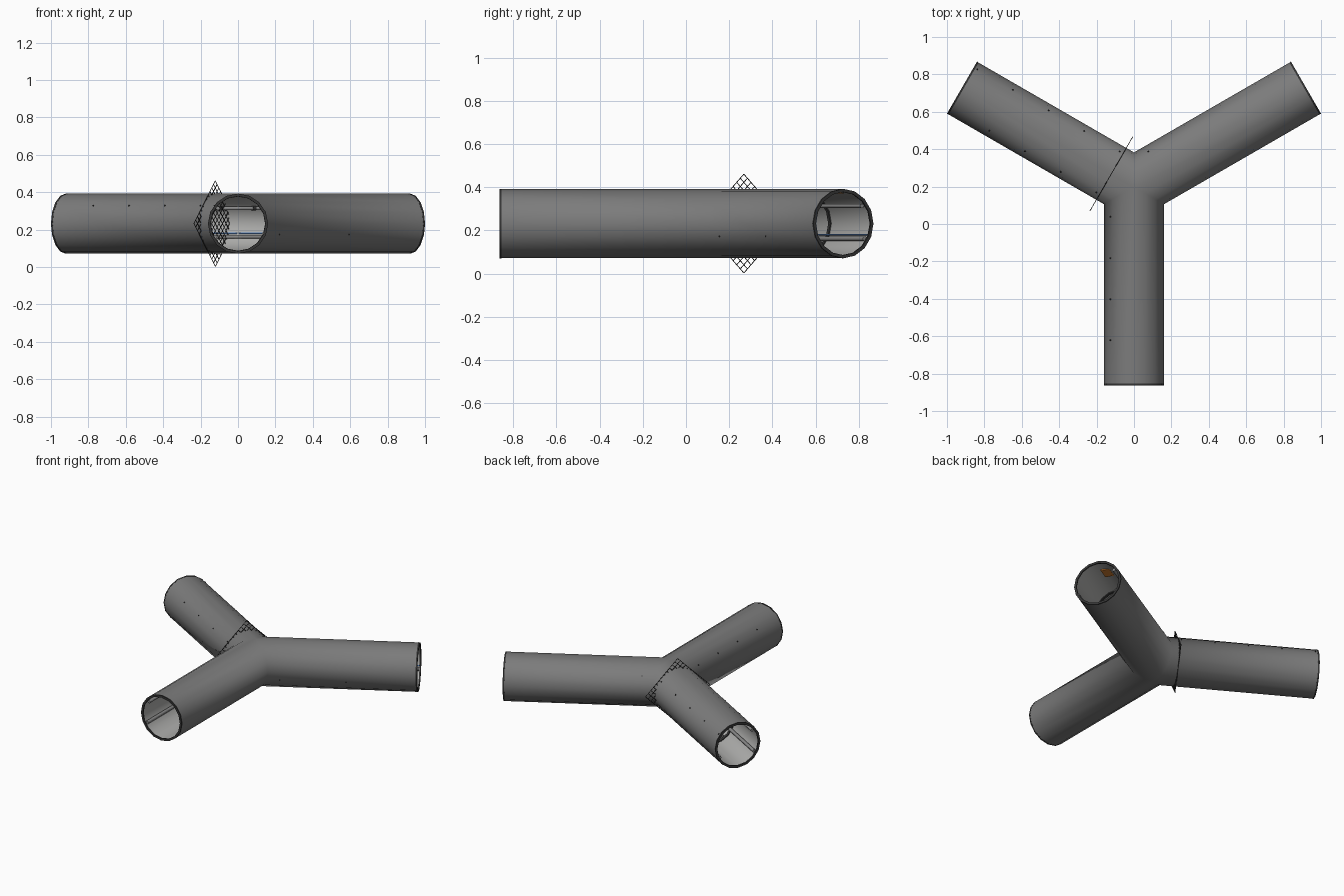
import bpy, bmesh, math
from mathutils import Vector, Matrix

if "Cube" in bpy.data.objects:
    bpy.data.objects.remove(bpy.data.objects["Cube"])

CY, CZ = 0.198, 0.232          # junction centre
R, RI, L, SIDES = 0.16, 0.151, 1.06, 16
LEFT, FRONT, RIGHT = (math.radians(a) for a in (150, 270, 30))


def material(name, col):
    m = bpy.data.materials.new(name)
    m.diffuse_color = (*col, 1)
    m.use_nodes = True
    m.node_tree.nodes["Principled BSDF"].inputs["Base Color"].default_value = m.diffuse_color
    return m


outer_grey = material("outer_grey", (0.2, 0.2, 0.2))
inner_grey = material("inner_grey", (0.42, 0.42, 0.41))
dark_metal = material("dark_metal", (0.035, 0.035, 0.035))
pipe_grey = material("pipe_grey", (0.25, 0.25, 0.25))
blue = material("cable_blue", (0.1, 0.25, 0.6))
orange = material("box_orange", (0.6, 0.2, 0.03))


def arm_pt(ang, s, p, h):
    """Point at s along an arm, p to its left, h above its axis."""
    c, n = math.cos(ang), math.sin(ang)
    return Vector((c * s - n * p, CY + n * s + c * p, CZ + h))


def finish(bm, name, mats, smooth=True):
    bmesh.ops.remove_doubles(bm, verts=bm.verts, dist=0.0002)
    bmesh.ops.recalc_face_normals(bm, faces=bm.faces)
    me = bpy.data.meshes.new(name)
    bm.to_mesh(me)
    bm.free()
    ob = bpy.data.objects.new(name, me)
    bpy.context.collection.objects.link(ob)
    for m in mats:
        me.materials.append(m)
    if smooth:
        bpy.ops.object.select_all(action='DESELECT')
        ob.select_set(True)
        bpy.context.view_layer.objects.active = ob
        bpy.ops.object.shade_smooth_by_angle(angle=math.radians(65))


def bridge(bm, rings, closed=False, slots=(0, 0, 0, 0)):
    pairs = list(zip(rings, rings[1:])) + ([(rings[-1], rings[0])] if closed else [])
    for (a, b), slot in zip(pairs, slots):
        for i in range(len(a)):
            j = (i + 1) % len(a)
            bm.faces.new((a[i], a[j], b[j], b[i])).material_index = slot


def ring(bm, ang, r, s=None):
    """Ring across an arm; with no s it lies on the mitre planes of the junction."""
    out = []
    for i in range(SIDES):
        t = math.tau * i / SIDES
        p, h = r * math.cos(t), r * math.sin(t)
        out.append(bm.verts.new(arm_pt(ang, abs(p) / math.sqrt(3) if s is None else s, p, h)))
    return out


def rod(bm, a, b, r, sides=8):
    d = b - a
    m = Matrix.Translation((a + b) / 2) @ d.to_track_quat('Z', 'Y').to_matrix().to_4x4()
    bmesh.ops.create_cone(bm, cap_ends=True, segments=sides, radius1=r, radius2=r,
                          depth=d.length, matrix=m)


def wall_run(name, a, b, p, h, r, mat):
    """Pipe along the wall shared by arm a (its right side) and arm b (its left side)."""
    cu = bpy.data.curves.new(name, 'CURVE')
    cu.dimensions = '3D'
    cu.bevel_depth, cu.bevel_resolution, cu.use_fill_caps = r, 1, True
    k = p / math.sqrt(3) + 0.02
    pts = [arm_pt(a, L - 0.01, -p, h), arm_pt(a, k, -p, h),
           arm_pt(b, k, p, h), arm_pt(b, L - 0.01, p, h)]
    sp = cu.splines.new('POLY')
    sp.points.add(3)
    for q, v in zip(sp.points, pts):
        q.co = (*v, 1)
    cu.materials.append(mat)
    bpy.context.collection.objects.link(bpy.data.objects.new(name, cu))


# Hollow three-way tunnel shell, lighter on the inside
bm = bmesh.new()
for ang in (LEFT, FRONT, RIGHT):
    bridge(bm, [ring(bm, ang, R), ring(bm, ang, R, L),
                ring(bm, ang, RI, L), ring(bm, ang, RI)], slots=(0, 0, 1))
finish(bm, "tunnel_shell", [outer_grey, inner_grey])

# Reinforcing ribs inside the arms and rims at the mouths
bm = bmesh.new()
for ang in (LEFT, FRONT, RIGHT):
    for s0, s1, ro, ri in ((0.67, 0.69, 0.152, 0.145), (L - 0.008, L + 0.002, 0.161, 0.146)):
        bridge(bm, [ring(bm, ang, ro, s0), ring(bm, ang, ro, s1),
                    ring(bm, ang, ri, s1), ring(bm, ang, ri, s0)], True)
finish(bm, "tunnel_ribs", [dark_metal])

# Diamond-shaped mesh grate across the left arm
bm = bmesh.new()
half, n, s = 0.162, 12, 0.14
q = math.sqrt(0.5)
for i in range(n + 1):
    t = -half + 2 * half * i / n
    for sign in (1, -1):
        ends = [arm_pt(LEFT, s, (t + e) * q * sign, (e - t) * q) for e in (-half, half)]
        rod(bm, *ends, 0.002, 6)
finish(bm, "grate", [dark_metal], smooth=False)

# Pipes, conduits and cables along the walls
wall_run("back_pipe", LEFT, RIGHT, 0.107, 0.082, 0.011, pipe_grey)
wall_run("side_pipe", FRONT, LEFT, 0.107, 0.082, 0.011, pipe_grey)
wall_run("back_cable", LEFT, RIGHT, 0.136, -0.052, 0.004, blue)
wall_run("back_conduit", LEFT, RIGHT, 0.122, -0.070, 0.012, pipe_grey)
wall_run("side_conduit", FRONT, LEFT, 0.122, -0.070, 0.012, pipe_grey)
wall_run("front_cable", RIGHT, FRONT, 0.134, -0.054, 0.007, pipe_grey)

# Bolts through the shell and clamps holding the pipes
bm = bmesh.new()


def bolts(ang, side, p, h, stops):
    u = Vector((p, h)).normalized()
    a, b = u * 0.125, u * 0.162
    for s in stops:
        rod(bm, arm_pt(ang, s, side * a.x, a.y), arm_pt(ang, s, side * b.x, b.y), 0.004)
        rod(bm, arm_pt(ang, s - 0.01, side * p, h), arm_pt(ang, s + 0.01, side * p, h), 0.013, 10)


upper = (0.16, 0.38, 0.60, 0.82)
bolts(LEFT, -1, 0.107, 0.082, upper + (1.04,))
bolts(LEFT, 1, 0.107, 0.082, upper)
bolts(FRONT, -1, 0.107, 0.082, upper)
bolts(RIGHT, 1, 0.107, 0.082, upper[:1])
bolts(RIGHT, -1, 0.134, -0.054, (0.17, 0.60))
finish(bm, "pipe_bolts", [dark_metal])

# Small orange box on the ceiling of the right arm
bm = bmesh.new()
bmesh.ops.create_cube(bm, size=1, matrix=Matrix.Translation(arm_pt(RIGHT, 0.93, 0.02, 0.144))
                      @ Matrix.Rotation(RIGHT, 4, 'Z') @ Matrix.Diagonal((0.09, 0.06, 0.008, 1)))
finish(bm, "ceiling_box", [orange], smooth=False)
